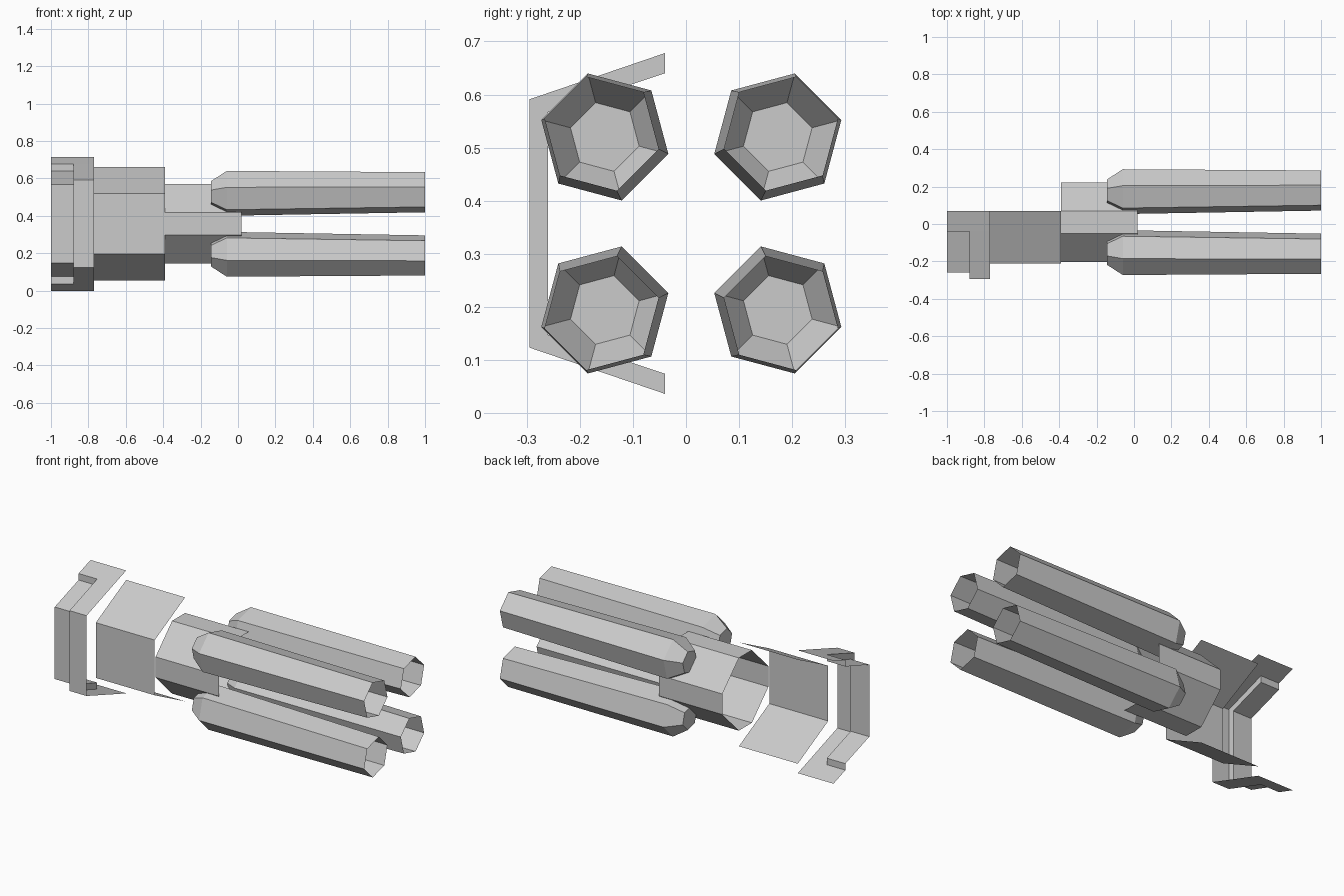
import bpy, bmesh, math

cube = bpy.data.objects.get("Cube")
if cube:
    bpy.data.objects.remove(cube, do_unlink=True)

grey = bpy.data.materials.new("plain_grey")
grey.use_nodes = True
GREY = (0.6, 0.6, 0.6, 1)
grey.diffuse_color = GREY
grey.node_tree.nodes["Principled BSDF"].inputs["Base Color"].default_value = GREY

MID_Y, MID_Z = 0.01, 0.357


def loft(name, sections, closed=False, cap=False):
    """Skin (x, [(y, z), ...]) sections running along x; cap closes the first."""
    bm = bmesh.new()
    rings = [[bm.verts.new((x, y, z)) for y, z in pts] for x, pts in sections]
    count = len(rings[0])
    for a, b in zip(rings, rings[1:]):
        for i in range(count if closed else count - 1):
            j = (i + 1) % count
            bm.faces.new((a[i], a[j], b[j], b[i]))
    if cap:
        bm.faces.new(rings[0][::-1])
    mesh = bpy.data.meshes.new(name)
    bm.to_mesh(mesh)
    bm.free()
    mesh.materials.append(grey)
    obj = bpy.data.objects.new(name, mesh)
    bpy.context.collection.objects.link(obj)
    return obj


def flip(points):
    """Mirror a profile top to bottom, keeping the outside facing out."""
    return [(y, 2 * MID_Z - z) for y, z in reversed(points)]


def symmetric(upper):
    return upper + flip(upper)


def hexagon(y, z, radius):
    angles = [math.radians(15 + 60 * k) for k in range(6)]
    return [(y + radius * math.cos(a), z + radius * math.sin(a)) for a in angles]


# Stepped collar at the closed end
inner = symmetric([(-0.04, 0.64), (-0.26, 0.567)])
outer = symmetric([(-0.04, 0.678), (-0.295, 0.591)])
loft("collar", [(-1, inner), (-0.88, inner), (-0.88, outer), (-0.77, outer)])

# Collar flaps reaching back, with a small lip at the step
flap = [(0.07, 0.715), (-0.04, 0.678)]
lip = [(-0.04, 0.678), (-0.04, 0.64)]
for side, shape in (("upper", lambda p: p), ("lower", flip)):
    loft(side + "_flap", [(x, shape(flap)) for x in (-1, -0.88, -0.77)])
    loft(side + "_lip", [(x, shape(lip)) for x in (-1, -0.88)])

# Open-backed middle cowl
cowl = symmetric([(0.07, 0.66), (-0.21, 0.518)])
loft("middle_cowl", [(-0.77, cowl), (-0.39, cowl)])

# Eight-sided core sleeve, open at both ends
FLAT, REACH = 0.06, 0.212
corner = [(REACH, FLAT), (FLAT, REACH)]
ring = []
for turn in range(4):
    ring += [(MID_Y + y, MID_Z + z) for y, z in corner]
    corner = [(-z, y) for y, z in corner]
loft("core_sleeve", [(-0.39, ring), (0.02, ring)], closed=True)

# Four splayed six-sided barrels with tapered, capped rear ends
for row, sz in (("upper", 1), ("lower", -1)):
    for column, sy in (("front", -1), ("back", 1)):
        sections = []
        for x, offset, radius in ((-0.145, 0.163, 0.067),
                                  (-0.06, 0.163, 0.124),
                                  (1, 0.169, 0.111)):
            pts = hexagon(offset, offset, radius)
            pts = [(MID_Y + sy * y, MID_Z + sz * z) for y, z in pts]
            sections.append((x, pts if sy * sz > 0 else pts[::-1]))
        loft(f"{row}_{column}_barrel", sections, closed=True, cap=True)
